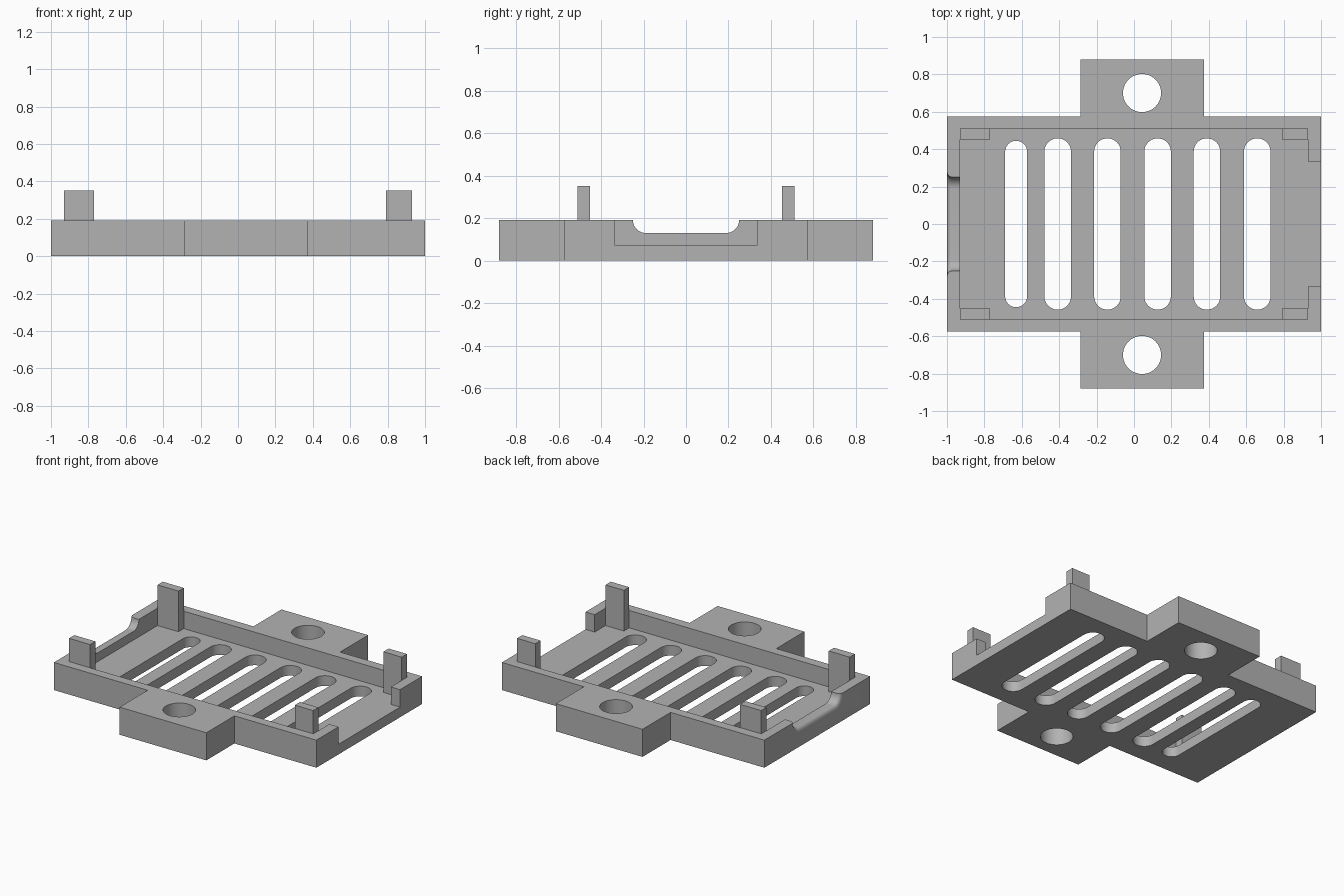
import bpy
import bmesh
from math import pi, sin, cos, sqrt

if "Cube" in bpy.data.objects:
    bpy.data.objects.remove(bpy.data.objects["Cube"])

grey = bpy.data.materials.new("plain grey")
grey.use_nodes = True
colour = (0.45, 0.45, 0.45, 1)
grey.diffuse_color = colour
grey.node_tree.nodes["Principled BSDF"].inputs["Base Color"].default_value = colour

HEIGHT, FLOOR, POST_TOP = 0.19, 0.07, 0.35
INNER_X, INNER_Y, BODY_Y = 0.93, 0.51, 0.575


def loft(name, rings):
    """Solid through a list of rings that have equal point counts."""
    bm = bmesh.new()
    loops = [[bm.verts.new(p) for p in ring] for ring in rings]
    n = len(rings[0])
    for a, b in zip(loops, loops[1:]):
        for i in range(n):
            j = (i + 1) % n
            bm.faces.new((a[i], a[j], b[j], b[i]))
    bm.faces.new(loops[0][::-1])
    bm.faces.new(loops[-1])
    bmesh.ops.recalc_face_normals(bm, faces=bm.faces)
    mesh = bpy.data.meshes.new(name)
    bm.to_mesh(mesh)
    bm.free()
    mesh.materials.append(grey)
    obj = bpy.data.objects.new(name, mesh)
    bpy.context.collection.objects.link(obj)
    return obj


def prism(name, outline, z0, z1):
    return loft(name, [[(x, y, z) for x, y in outline] for z in (z0, z1)])


def stadium(x, half_length, r, steps=16):
    """Round-ended slot outline along y."""
    straight = half_length - r
    arc = [(r * cos(pi * i / steps), straight + r * sin(pi * i / steps))
           for i in range(steps + 1)]
    return [(x + u, v) for u, v in arc] + [(x - u, -v) for u, v in arc]


def circle(x, y, r, steps=48):
    return [(x + r * cos(2 * pi * i / steps), y + r * sin(2 * pi * i / steps))
            for i in range(steps)]


def notch_ring(x, grow, r=0.06, steps=10):
    """Cable notch section with round lower corners, widened by grow."""
    half, low = 0.25 + grow, 0.13 - grow
    r += grow
    arc = [(half - r + r * cos(a), low + r - r * sin(a))
           for a in (pi / 2 * i / steps for i in range(steps + 1))]
    side = [(half, 0.3)] + arc
    return [(x, y, z) for y, z in side] + [(x, -y, z) for y, z in reversed(side)]


# Tray outline with the two mounting ears
right = [(1, -BODY_Y), (1, BODY_Y), (0.375, BODY_Y), (0.375, 0.88)]
left = [(-0.285, 0.88), (-0.285, BODY_Y), (-1, BODY_Y), (-1, -BODY_Y)]
front = [(-0.285, -BODY_Y), (-0.285, -0.88), (0.375, -0.88), (0.375, -BODY_Y)]
tray = prism("vented_tray", right + left + front, 0, HEIGHT)

# Inner pocket, open through the right-hand end wall
gap = 0.335
pocket = [(-INNER_X, -INNER_Y), (INNER_X, -INNER_Y), (INNER_X, -gap), (1.1, -gap),
          (1.1, gap), (INNER_X, gap), (INNER_X, INNER_Y), (-INNER_X, INNER_Y)]
cutters = [prism("pocket_cutter", pocket, FLOOR, 0.5)]

# Vent slots
cutters.append(prism("slot_cutter", stadium(-0.63, 0.445, 0.059), -0.1, 0.15))
for x in (-0.408, -0.142, 0.126, 0.39, 0.659):
    cutters.append(prism("slot_cutter", stadium(x, 0.458, 0.071), -0.1, 0.15))

# Screw holes
for y in (-0.7, 0.7):
    cutters.append(prism("hole_cutter", circle(0.043, y, 0.102), -0.1, 0.3))

# Cable notch with a flared outer lip
lip = 0.03
rings = [notch_ring(-0.9, 0)]
for i in range(9):
    d = lip * i / 8
    rings.append(notch_ring(-1 + lip - d, lip - sqrt(max(lip * lip - d * d, 0))))
rings.append(notch_ring(-1.05, lip))
cutters.append(loft("notch_cutter", rings))

for cutter in cutters:
    mod = tray.modifiers.new("cut", 'BOOLEAN')
    mod.operation = 'DIFFERENCE'
    mod.solver = 'EXACT'
    mod.object = cutter
cut_mesh = bpy.data.meshes.new_from_object(
    tray.evaluated_get(bpy.context.evaluated_depsgraph_get()))
tray.modifiers.clear()
tray.data = cut_mesh
for cutter in cutters:
    bpy.data.objects.remove(cutter)

bpy.ops.object.select_all(action='DESELECT')
tray.select_set(True)
bpy.context.view_layer.objects.active = tray
bpy.ops.object.shade_smooth_by_angle(angle=pi / 6)

# Corner posts
for y_name, s in (("front", -1), ("back", 1)):
    for x_name, x0, x1 in (("right", -INNER_X, -0.77), ("left", 0.79, INNER_X)):
        y0, y1 = sorted((s * 0.453, s * INNER_Y))
        prism(f"{y_name}_{x_name}_post",
              [(x0, y0), (x1, y0), (x1, y1), (x0, y1)], FLOOR, POST_TOP)
